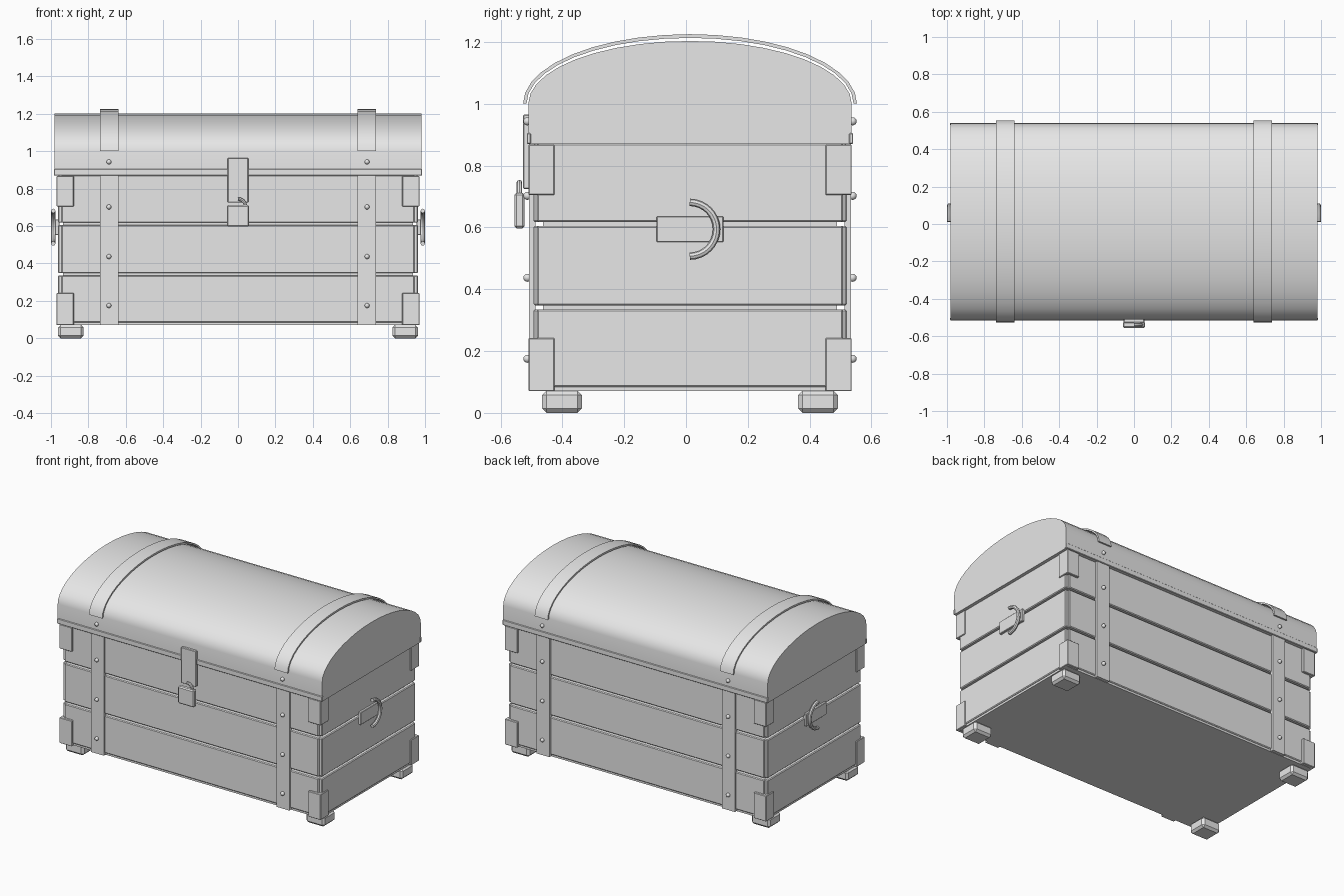
import bpy
import bmesh
from math import sin, cos, pi

cube = bpy.data.objects.get("Cube")
if cube:
    bpy.data.objects.remove(cube, do_unlink=True)

CY = 0.013  # depth centre of the chest body

grey = bpy.data.materials.new("plain grey")
grey.use_nodes = True
grey.diffuse_color = (0.8, 0.8, 0.8, 1)
grey.node_tree.nodes["Principled BSDF"].inputs["Base Color"].default_value = (0.8, 0.8, 0.8, 1)


def add(name, bm, smooth=False):
    bmesh.ops.recalc_face_normals(bm, faces=bm.faces)
    mesh = bpy.data.meshes.new(name)
    bm.to_mesh(mesh)
    bm.free()
    mesh.materials.append(grey)
    ob = bpy.data.objects.new(name, mesh)
    bpy.context.collection.objects.link(ob)
    if smooth:
        shade(ob)
    return ob


def shade(ob):
    bpy.ops.object.select_all(action='DESELECT')
    ob.select_set(True)
    bpy.context.view_layer.objects.active = ob
    bpy.ops.object.shade_smooth_by_angle(angle=pi / 6)


def box(name, x, y, z, bevel=0.0):
    """Box from (min, max) pairs; y is measured from the body centre."""
    bm = bmesh.new()
    bmesh.ops.create_cube(bm, size=1)
    for v in bm.verts:
        for i, (a, b) in enumerate((x, y, z)):
            v.co[i] = (a + b) / 2 + v.co[i] * (b - a)
        v.co.y += CY
    if bevel:
        bmesh.ops.bevel(bm, geom=bm.edges[:], offset=bevel, segments=1, affect='EDGES')
    return add(name, bm)


def side(s, a, b):
    """Range from a to b on the positive or negative side."""
    return tuple(sorted((s * a, s * b)))


def extrude(name, profile, x0, x1):
    bm = bmesh.new()
    face = bm.faces.new([bm.verts.new((x0, CY + y, z)) for y, z in profile])
    out = bmesh.ops.extrude_face_region(bm, geom=[face], use_keep_orig=True)
    for v in out["geom"]:
        if isinstance(v, bmesh.types.BMVert):
            v.co.x = x1
    return add(name, bm, smooth=True)


def arch(a, b, n=20):
    return [(a * cos(pi * i / n), 1.0 + b * sin(pi * i / n)) for i in range(n + 1)]


def half_ring(name, point, radius, tube):
    """Half ring of round bar; point maps (outward, up) to a position."""
    curve = bpy.data.curves.new(name, 'CURVE')
    curve.dimensions = '3D'
    curve.bevel_depth = tube
    curve.bevel_resolution = 2
    curve.use_fill_caps = True
    spline = curve.splines.new('POLY')
    n = 16
    spline.points.add(n)
    for i, p in enumerate(spline.points):
        t = pi * i / n - pi / 2
        p.co = (*point(radius * cos(t), radius * sin(t)), 1)
    curve.materials.append(grey)
    ob = bpy.data.objects.new(name, curve)
    bpy.context.collection.objects.link(ob)
    bpy.ops.object.select_all(action='DESELECT')
    ob.select_set(True)
    bpy.context.view_layer.objects.active = ob
    bpy.ops.object.convert(target='MESH')
    shade(bpy.context.object)


# Inner box and base
box("inner_box", (-0.935, 0.935), (-0.475, 0.475), (0.08, 0.88))
box("base_plate", (-0.955, 0.955), (-0.5, 0.5), (0.07, 0.084))

# Planks on all four sides
for z in ((0.084, 0.335), (0.348, 0.605), (0.618, 0.872)):
    for s in (-1, 1):
        box("long_plank", (-0.943, 0.943), side(s, 0.465, 0.507), z, 0.005)
        box("end_plank", side(s, 0.925, 0.963), (-0.495, 0.495), z, 0.005)

# Domed lid with a rim
extrude("lid", [(-0.523, 0.87), (0.523, 0.87)] + arch(0.523, 0.203), -0.982, 0.982)
for s in (-1, 1):
    box("lid_rim", (-0.985, 0.985), side(s, 0.515, 0.528), (0.87, 0.905), 0.003)

# Straps and rivets
for sx in (-1, 1):
    x0, x1 = side(sx, 0.64, 0.737)
    extrude("lid_strap", arch(0.54, 0.225) + arch(0.529, 0.213)[::-1], x0, x1)
    for sy in (-1, 1):
        box("body_strap", (x0, x1), side(sy, 0.5, 0.521), (0.072, 0.872))
        for z in (0.175, 0.437, 0.702, 0.943):
            bm = bmesh.new()
            bmesh.ops.create_uvsphere(bm, u_segments=12, v_segments=8, radius=0.013)
            bmesh.ops.translate(bm, verts=bm.verts, vec=(sx * 0.69, CY + sy * 0.526, z))
            add("rivet", bm, smooth=True)

# Corner brackets and feet
for sx in (-1, 1):
    for sy in (-1, 1):
        for z in ((0.07, 0.242), (0.705, 0.868)):
            box("bracket_front", side(sx, 0.878, 0.97), side(sy, 0.5, 0.523), z, 0.003)
            box("bracket_end", side(sx, 0.95, 0.97), side(sy, 0.438, 0.523), z, 0.003)
        box("foot", side(sx, 0.825, 0.962), side(sy, 0.35, 0.478), (0, 0.072), 0.014)

# End handles
for s in (-1, 1):
    box("handle_plate", side(s, 0.955, 0.978), (-0.108, 0.108), (0.552, 0.636), 0.003)
    half_ring("handle", lambda u, v: (s * 0.988, 0.012 + u, 0.594 + v), 0.087, 0.012)

# Hasp and padlock
box("hasp", (-0.055, 0.055), (-0.54, -0.518), (0.725, 0.965), 0.003)
box("padlock", (-0.06, 0.06), (-0.568, -0.535), (0.597, 0.712), 0.007)
half_ring("shackle", lambda u, v: (u, CY - 0.552, 0.705 + v), 0.04, 0.009)
